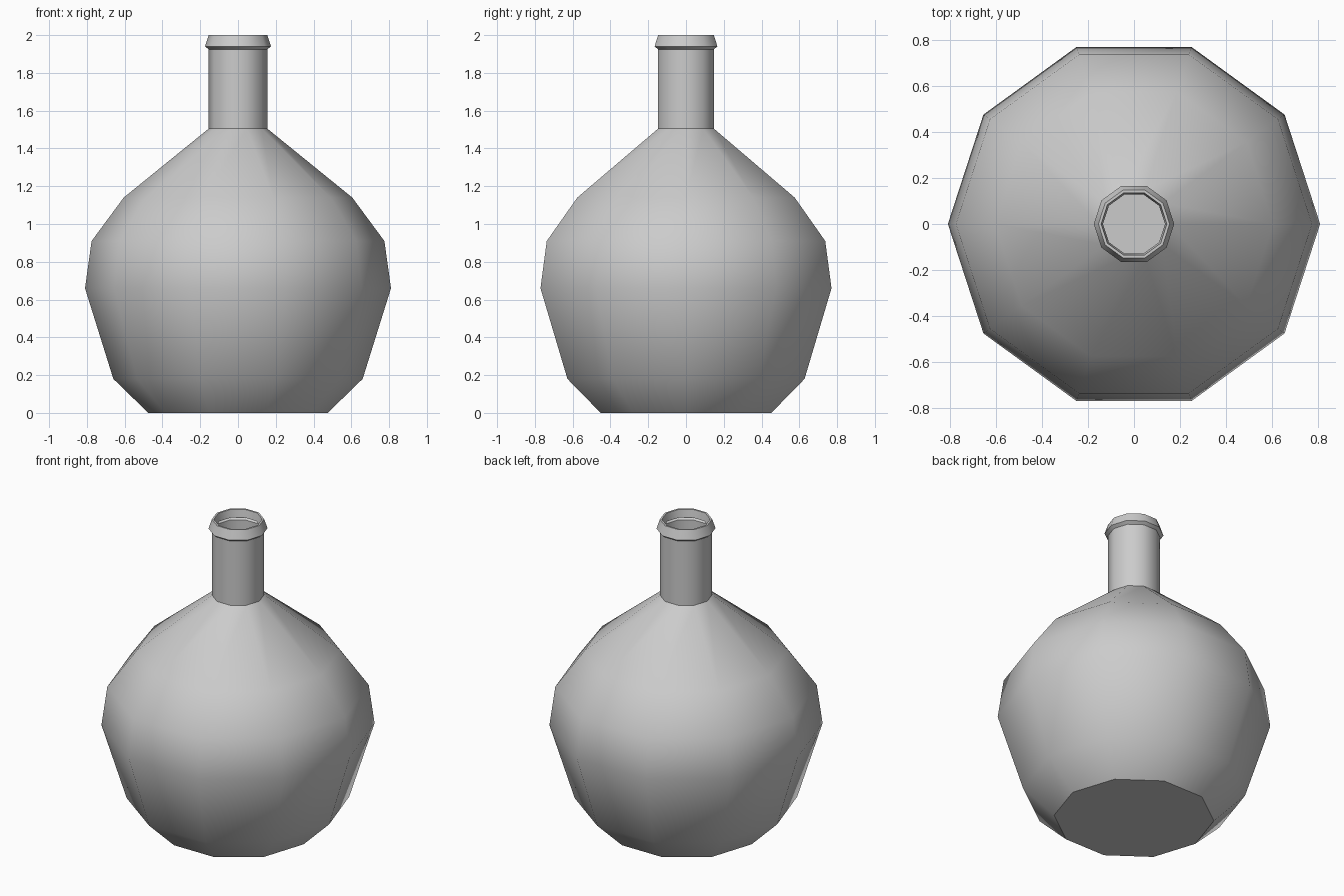
import bpy, bmesh, math

cube = bpy.data.objects.get("Cube")
if cube:
    bpy.data.objects.remove(cube, do_unlink=True)

SIDES = 10

# Single grey glass material
grey = bpy.data.materials.new("grey_glass")
grey.use_nodes = True
colour = (0.6, 0.6, 0.6, 1)
grey.diffuse_color = colour
grey.node_tree.nodes["Principled BSDF"].inputs["Base Color"].default_value = colour


def lathe(name, profile, close_bottom=False):
    """Spin a (radius, height) profile, listed upwards on the outside, about z."""
    bm = bmesh.new()
    rings = []
    for r, z in profile:
        angles = [math.tau * i / SIDES for i in range(SIDES)]
        rings.append([bm.verts.new((r * math.cos(a), r * math.sin(a), z)) for a in angles])
    for low, high in zip(rings, rings[1:]):
        for i in range(SIDES):
            j = (i + 1) % SIDES
            bm.faces.new((low[i], low[j], high[j], high[i]))
    if close_bottom:
        bm.faces.new(rings[0][::-1])
    mesh = bpy.data.meshes.new(name)
    bm.to_mesh(mesh)
    bm.free()
    mesh.materials.append(grey)
    obj = bpy.data.objects.new(name, mesh)
    bpy.context.collection.objects.link(obj)
    bpy.ops.object.select_all(action="DESELECT")
    obj.select_set(True)
    bpy.context.view_layer.objects.active = obj
    bpy.ops.object.shade_smooth_by_angle(angle=math.radians(43))
    return obj


# Rounded body, shoulder and neck as one open shell
lathe("bottle_body", [(0.475, 0), (0.66, 0.18), (0.81, 0.66), (0.775, 0.91),
                      (0.605, 1.14), (0.155, 1.505), (0.155, 1.925)], close_bottom=True)

# Flared lip rolled over into the mouth
lathe("bottle_lip", [(0.155, 1.925), (0.175, 1.94), (0.155, 2.0),
                     (0.143, 2.0), (0.135, 1.95)])
